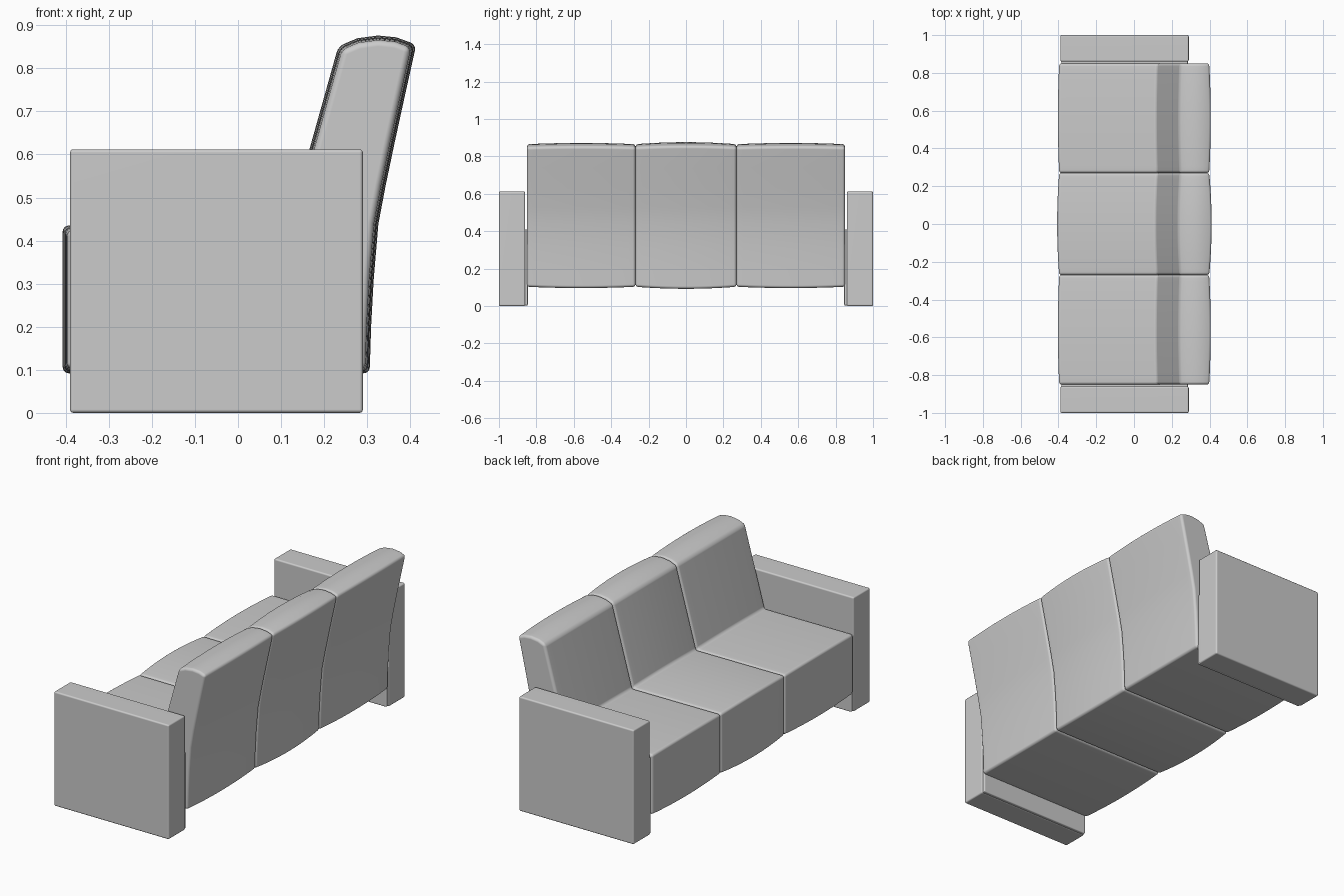
import bpy, bmesh
from mathutils import Vector

if "Cube" in bpy.data.objects:
    bpy.data.objects.remove(bpy.data.objects["Cube"])


def finish(name, bm, width, segments):
    bmesh.ops.recalc_face_normals(bm, faces=bm.faces)
    me = bpy.data.meshes.new(name)
    bm.to_mesh(me)
    bm.free()
    for p in me.polygons:
        p.use_smooth = True
    ob = bpy.data.objects.new(name, me)
    bpy.context.collection.objects.link(ob)
    bev = ob.modifiers.new("soft_edges", 'BEVEL')
    bev.width = width
    bev.segments = segments
    bev.limit_method = 'ANGLE'
    bev.angle_limit = 0.7
    wn = ob.modifiers.new("normals", 'WEIGHTED_NORMAL')
    wn.keep_sharp = True
    return ob


def box(name, lo, hi, width):
    bm = bmesh.new()
    bmesh.ops.create_cube(bm, size=1)
    lo, hi = Vector(lo), Vector(hi)
    for v in bm.verts:
        v.co = (lo + hi) / 2 + v.co * (hi - lo)
    return finish(name, bm, width, 3)


# Side profile (x, z) of one seat-and-back section, anticlockwise
PROFILE = [Vector(p) for p in [
    (-0.396, 0.103), (0.295, 0.103), (0.298, 0.20), (0.304, 0.31),
    (0.315, 0.44), (0.332, 0.53), (0.353, 0.63), (0.377, 0.74), (0.401, 0.848),
    (0.365, 0.861), (0.325, 0.865), (0.28, 0.859), (0.242, 0.843),
    (0.124, 0.422), (-0.396, 0.424)]]


def outward(i):
    a, b, c = PROFILE[i - 1], PROFILE[i], PROFILE[(i + 1) % len(PROFILE)]
    n1 = Vector((b.y - a.y, a.x - b.x)).normalized()
    n2 = Vector((c.y - b.y, b.x - c.x)).normalized()
    return (n1 + n2) / max(1 + n1.dot(n2), 0.5)


def cushion_section(name, y0, y1, bulge):
    bm = bmesh.new()
    steps = 16
    rings = []
    for k in range(steps + 1):
        t = k / steps
        push = bulge * (1 - (2 * t - 1) ** 2)
        rings.append([bm.verts.new((q.x, y0 + (y1 - y0) * t, q.y))
                      for q in (p + outward(i) * push for i, p in enumerate(PROFILE))])
    for a, b in zip(rings, rings[1:]):
        for i in range(len(PROFILE)):
            j = (i + 1) % len(PROFILE)
            bm.faces.new((a[i], a[j], b[j], b[i]))
    bm.faces.new(rings[0])
    bm.faces.new(rings[-1])
    return finish(name, bm, 0.014, 4)


# Three upholstered sections
cushion_section("left_section", -0.85, -0.27, 0.007)
cushion_section("middle_section", -0.27, 0.27, 0.011)
cushion_section("right_section", 0.27, 0.85, 0.007)

# Arms with the inner strip that meets the seat
for side, s in (("left", -1), ("right", 1)):
    ya, yb = sorted((s * 0.86, s * 1.0))
    box(side + "_arm", (-0.39, ya, 0), (0.29, yb, 0.612), 0.008)
    ya, yb = sorted((s * 0.846, s * 0.87))
    box(side + "_arm_inner_strip", (-0.385, ya, 0.003), (0.285, yb, 0.41), 0.005)
